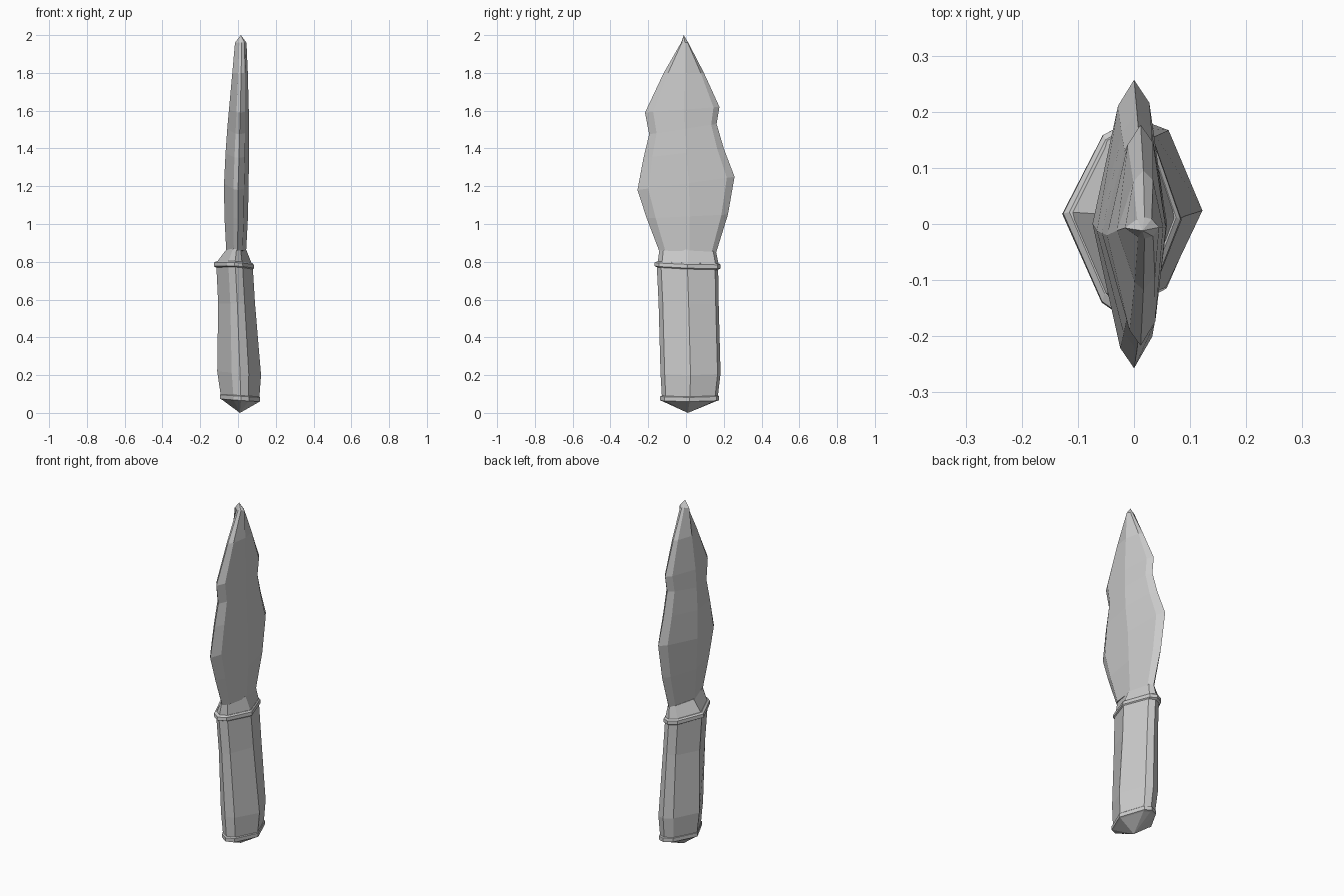
import bpy

# Normalised eight-sided sections: (fraction of width, fraction of depth)
GRIP = [(0, .53), (.33, .08), (.52, 0), (.72, .07), (1, .5), (.74, .95), (.56, 1), (.34, .93)]
BLADE = [(0, .5), (.38, .07), (.57, 0), (.82, .11), (1, .53), (.78, .92), (.57, 1), (.35, .91)]


def loft(name, shape, sections, bottom=None, top=None):
    """Loft sections (x_min, x_max, y_min, y_max, z_at_y_min, z_at_y_max, x_tilt)."""
    verts, faces, n = [], [], len(shape)
    for x0, x1, y0, y1, z0, z1, tilt in sections:
        for u, v in shape:
            verts.append((x0 + u * (x1 - x0), y0 + v * (y1 - y0),
                          z0 + v * (z1 - z0) + tilt * (u - .5)))
    for r in range(len(sections) - 1):
        for i in range(n):
            j = (i + 1) % n
            faces.append((r * n + i, r * n + j, (r + 1) * n + j, (r + 1) * n + i))
    last = (len(sections) - 1) * n
    # Each end is either a flat cap or a fan to a point
    if bottom:
        verts.append(bottom)
        faces += [((i + 1) % n, i, len(verts) - 1) for i in range(n)]
    else:
        faces.append(tuple(reversed(range(n))))
    if top:
        verts.append(top)
        faces += [(last + i, last + (i + 1) % n, len(verts) - 1) for i in range(n)]
    else:
        faces.append(tuple(range(last, last + n)))
    mesh = bpy.data.meshes.new(name)
    mesh.from_pydata(verts, [], faces)
    mesh.update()
    obj = bpy.data.objects.new(name, mesh)
    bpy.context.collection.objects.link(obj)
    return obj


# Handle, slightly twisted off true
loft("handle", GRIP, [
    (-.09, .112, -.127, .167, .075, .075, -.015),
    (-.11, .122, -.135, .183, .21, .21, -.02),
    (-.105, .09, -.145, .173, .58, .58, 0),
    (-.115, .078, -.155, .17, .785, .775, -.01)])

# Raised end band with a pointed pommel
loft("pommel", GRIP, [
    (-.085, .108, -.125, .162, .062, .064, -.014),
    (-.094, .117, -.137, .176, .066, .068, -.014),
    (-.094, .117, -.137, .176, .088, .09, -.014),
    (-.09, .112, -.127, .167, .093, .095, -.014)], bottom=(.01, .01, 0))

# Guard band between handle and blade
loft("guard", GRIP, [
    (-.115, .078, -.155, .17, .772, .758, -.01),
    (-.128, .085, -.168, .183, .778, .765, -.01),
    (-.126, .083, -.166, .183, .796, .786, -.01),
    (-.115, .075, -.15, .173, .803, .793, -.01)])

# Collar sloping in to the blade root
loft("collar", GRIP, [
    (-.115, .075, -.15, .173, .795, .785, -.01),
    (-.062, .043, -.14, .158, .87, .86, 0)])

# Leaf-shaped blade
loft("blade", BLADE, [
    (-.062, .043, -.143, .16, .86, .85, 0),
    (-.072, .053, -.208, .222, 1.03, 1.05, 0),
    (-.074, .056, -.257, .257, 1.18, 1.25, 0),
    (-.066, .059, -.225, .2, 1.35, 1.4, 0),
    (-.057, .058, -.195, .162, 1.475, 1.53, 0),
    (-.048, .057, -.217, .177, 1.59, 1.62, 0),
    (-.030, .052, -.118, .095, 1.8, 1.8, 0),
    (-.016, .045, -.026, .012, 1.96, 1.96, 0)], top=(.015, -.012, 2.0))
